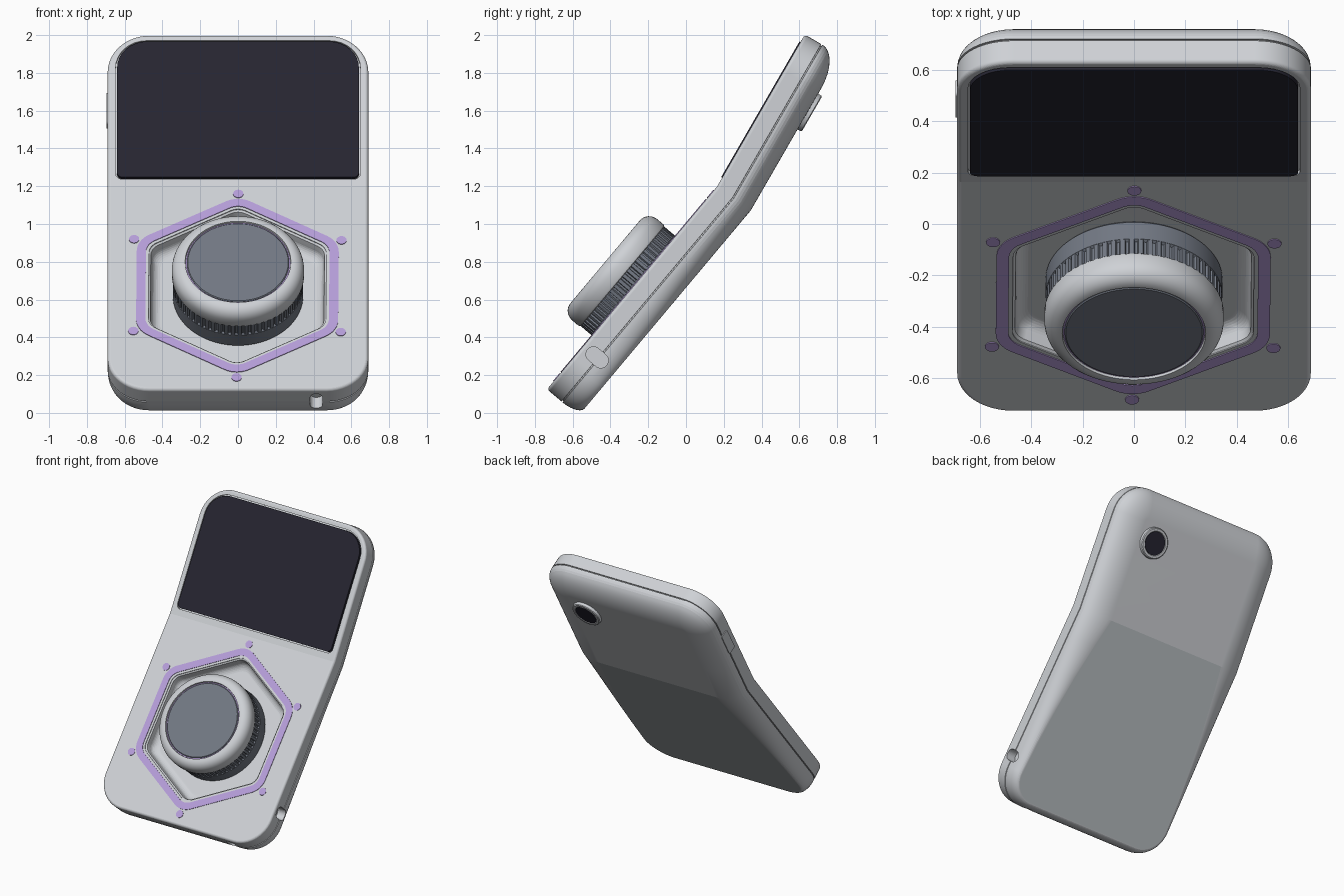
import bpy, bmesh
from math import sin, cos, tan, pi, radians, atan2
from mathutils import Vector, Matrix

if "Cube" in bpy.data.objects:
    bpy.data.objects.remove(bpy.data.objects["Cube"])


def material(name, r, g, b):
    m = bpy.data.materials.new(name)
    m.use_nodes = True
    m.diffuse_color = (r, g, b, 1)
    m.node_tree.nodes["Principled BSDF"].inputs["Base Color"].default_value = (r, g, b, 1)
    return m


SHELL = material("light grey shell", .62, .64, .67)
PANEL = material("back panel grey", .55, .60, .615)
GLASS = material("dark glass", .019, .018, .03)
PURPLE = material("lilac accent", .47, .34, .70)
SLATE = material("slate grey", .17, .19, .23)


# Local frames: x across, y up along the front face, z out of the face
def frame(y, z, angle):
    a = radians(angle)
    return Matrix(((1, 0, 0, 0), (0, cos(a), -sin(a), y), (0, sin(a), cos(a), z), (0, 0, 0, 1)))


BEND, LENGTH, HALF, CORNER = 1.4, 2.33, .69, .22
LOWER = frame(-.736, .125, 50)
hinge = LOWER @ Vector((0, BEND, 0))
UPPER = frame(hinge.y, hinge.z, 60)


def outline(corners, radii, segs=8):
    """Rounded convex polygon, counter-clockwise."""
    pts, n = [], len(corners)
    for i in range(n):
        p = Vector(corners[i])
        u = (Vector(corners[i - 1]) - p).normalized()
        w = (Vector(corners[(i + 1) % n]) - p).normalized()
        half, r = u.angle(w) / 2, radii[i % len(radii)]
        c = p + (u + w).normalized() * r / sin(half)
        start = atan2(u.x, -u.y)
        for k in range(segs + 1):
            a = start + (pi - 2 * half) * k / segs
            pts.append((c.x + r * cos(a), c.y + r * sin(a)))
    return pts


def rect(cx, cy, w, h, radii, segs=8):
    x0, x1, y0, y1 = cx - w / 2, cx + w / 2, cy - h / 2, cy + h / 2
    return outline([(x0, y0), (x1, y0), (x1, y1), (x0, y1)], radii, segs)


def hexagon(apothem, r):
    R = apothem / cos(pi / 6)
    turn = radians(-.4)
    return outline([(KX + R * cos(pi / 6 + k * pi / 3 + turn), KY + R * sin(pi / 6 + k * pi / 3 + turn))
                    for k in range(6)], [r])


def circle(r, cx, cy, n=72):
    return [(cx + r * cos(2 * pi * k / n), cy + r * sin(2 * pi * k / n)) for k in range(n)]


def at(pts, z):
    return [Vector((x, y, z)) for x, y in pts]


def finish(bm, name, mats, angle=30):
    bmesh.ops.recalc_face_normals(bm, faces=bm.faces)
    me = bpy.data.meshes.new(name)
    bm.to_mesh(me)
    bm.free()
    ob = bpy.data.objects.new(name, me)
    bpy.context.collection.objects.link(ob)
    for m in mats:
        me.materials.append(m)
    smooth(ob, angle)
    return ob


def activate(ob):
    bpy.ops.object.select_all(action='DESELECT')
    ob.select_set(True)
    bpy.context.view_layer.objects.active = ob


def smooth(ob, angle):
    activate(ob)
    bpy.ops.object.shade_smooth_by_angle(angle=radians(angle))


def bridge(bm, rings, loop=False):
    vs = [[bm.verts.new(p) for p in r] for r in rings]
    n = len(vs[0])
    for a, b in list(zip(vs, vs[1:])) + ([(vs[-1], vs[0])] if loop else []):
        for i in range(n):
            bm.faces.new((a[i], a[(i + 1) % n], b[(i + 1) % n], b[i]))
    return vs


def solid(name, rings, mat, mtx, loop=False):
    bm = bmesh.new()
    vs = bridge(bm, [[mtx @ p for p in r] for r in rings], loop)
    if not loop:
        bm.faces.new(vs[0])
        bm.faces.new(vs[-1])
    return finish(bm, name, [mat])


def lathe(name, profile, mat, mtx, cx, cy):
    return solid(name, [at(circle(r, cx, cy), z) for r, z in profile], mat, mtx)


def ring_plate(name, outer, inner, z0, z1, mat, mtx):
    return solid(name, [at(outer, z0), at(outer, z1), at(inner, z1), at(inner, z0)], mat, mtx, True)


# Bent shell: stacked outlines folded at the hinge line
def fold(x, v, z):
    shift = -z * tan(radians(5))
    if v <= BEND:
        return LOWER @ Vector((x, v + shift * v / BEND, z))
    w = v - BEND
    return UPPER @ Vector((x, w - shift * (1 - w / (LENGTH - BEND)), z))


def back_inset(v):
    return .05 + .15 * min(v / BEND, 1) ** 2


SEGS = 12
arcs = rect(0, LENGTH / 2, 2 * HALF, LENGTH, [CORNER], SEGS)
side = [.45, .7, .95, 1.2, BEND, 1.7]
cut = 2 * (SEGS + 1)
base = arcs[:cut] + [(HALF, v) for v in side] + arcs[cut:] + [(-HALF, v) for v in reversed(side)]
right, left = base.index((HALF, BEND)), base.index((-HALF, BEND))


def shell_ring(depth, inset):
    ring = []
    for x, v in base:
        core = Vector((max(-HALF + CORNER, min(HALF - CORNER, x)), max(CORNER, min(LENGTH - CORNER, v))))
        p = Vector((x, v)) - (Vector((x, v)) - core).normalized() * inset(v)
        ring.append(fold(p.x, p.y, -depth))
    return ring


rings = []
for k in range(11):
    a = pi / 2 * k / 10
    rings.append(shell_ring(.018 * (1 - sin(a)), lambda v: .018 * (1 - cos(a))))
rings.reverse()
rings = [shell_ring(.018 * (1 - cos(pi / 2 * k / 10)), lambda v, k=k: .018 * (1 - sin(pi / 2 * k / 10)))
         for k in range(11)]
for depth, groove in ((.1, 0), (.101, .008), (.107, .008)):
    rings.append(shell_ring(depth, lambda v: groove))
for k in range(13):
    a = pi / 2 * k / 12
    rings.append(shell_ring(.108 + .11 * sin(a), lambda v: back_inset(v) * (1 - cos(a))))
bm = bmesh.new()
vs = bridge(bm, rings)
for r, mat_index in ((vs[0], 0), (vs[-1], 1)):
    bm.faces.new(r[:right + 1] + r[left:]).material_index = mat_index
    bm.faces.new(r[right:left + 1])
shell = finish(bm, "shell", [SHELL, PANEL], 9)


def carve(name, rings, mtx):
    tool = solid(name, rings, SHELL, mtx)
    tool.hide_render = True
    mod = shell.modifiers.new(name, 'BOOLEAN')
    mod.operation, mod.solver, mod.object = 'DIFFERENCE', 'EXACT', tool
    activate(shell)
    bpy.ops.object.modifier_apply(modifier=name)
    bpy.data.objects.remove(tool)


# Hexagonal well with a rounded floor
KX, KY = -.003, .715
well = [(.47, .03), (.47, -.005), (.46, -.012)]
well += [(.40 + .055 * cos(pi / 2 * k / 8), -.04 - .05 * sin(pi / 2 * k / 8)) for k in range(9)]
carve("well_cutter", [at(hexagon(a, .08), z) for a, z in well], LOWER)

# Display seat and the two port slots
carve("display_cutter", [at(rect(0, .47, 1.296, .846, [.034, .034, .165, .165]), z) for z in (.03, -.016)], UPPER)
slot = rect(-.095, .30, .13, .08, [.0399])
carve("side_port_cutter", [[Vector((x, v, z)) for z, v in slot] for x in (.62, .75)], LOWER)
slot = rect(.415, -.10, .066, .125, [.0329])
carve("bottom_port_cutter", [[Vector((x, v, z)) for x, z in slot] for v in (-.05, .08)], LOWER)
smooth(shell, 9)
shell.modifiers.new("even_shading", 'WEIGHTED_NORMAL').keep_sharp = True

# Display
solid("display", [at(rect(0, .47, 1.28, .83, [.03, .03, .16, .16]), z) for z in (-.017, .006)], GLASS, UPPER)

# Lilac hexagon trim and marker dots
ring_plate("hexagon_trim", hexagon(.535, .13), hexagon(.486, .09), -.003, .004, PURPLE, LOWER)
for k in range(6):
    a = pi / 6 + k * pi / 3 - radians(.4)
    lathe("marker_dot_%d" % (k + 1), [(.027, -.003), (.027, .004)], PURPLE, LOWER,
          KX + .634 * cos(a), KY + .634 * sin(a))

# Knob: ribbed grip, rounded cap, glow ring and top disc
RIBS = 60
ribbed = []
for k in range(RIBS):
    for step, r in ((0, .344), (.5, .344), (.6, .334), (.9, .334)):
        a = 2 * pi * (k + step) / RIBS
        ribbed.append((r * cos(a), KY + r * sin(a)))
solid("knob_grip", [at(ribbed, z) for z in (0, .078)], SLATE, LOWER)
lathe("knob_base", [(.335, -.092), (.345, -.08), (.345, .004), (.335, .01)], SLATE, LOWER, 0, KY)
cap = [(.335, .076), (.346, .08), (.35, .09), (.35, .13)]
cap += [(.287 + .063 * cos(pi / 2 * k / 8), .13 + .068 * sin(pi / 2 * k / 8)) for k in range(1, 9)]
cap += [(.28, .198), (.278, .184)]
lathe("knob_cap", cap, SHELL, LOWER, 0, KY)
ring_plate("knob_glow_ring", circle(.277, 0, KY), circle(.268, 0, KY), .183, .188, PURPLE, LOWER)
lathe("knob_disc", [(.271, .18), (.271, .19), (.266, .194)], SLATE, LOWER, 0, KY)

# Camera on the back
lathe("camera_ring", [(.112, -.20), (.108, -.238), (.102, -.243), (.086, -.243), (.082, -.238)],
      SHELL, UPPER, .37, .585)
lathe("camera_lens", [(.082, -.23), (.082, -.241)], GLASS, UPPER, .37, .585)

# Side button
button = rect(-.08, .51, .07, .19, [.015])
solid("side_button", [[Vector((x, v, z)) for z, v in button] for x in (-.66, -.696)], SHELL, UPPER)
